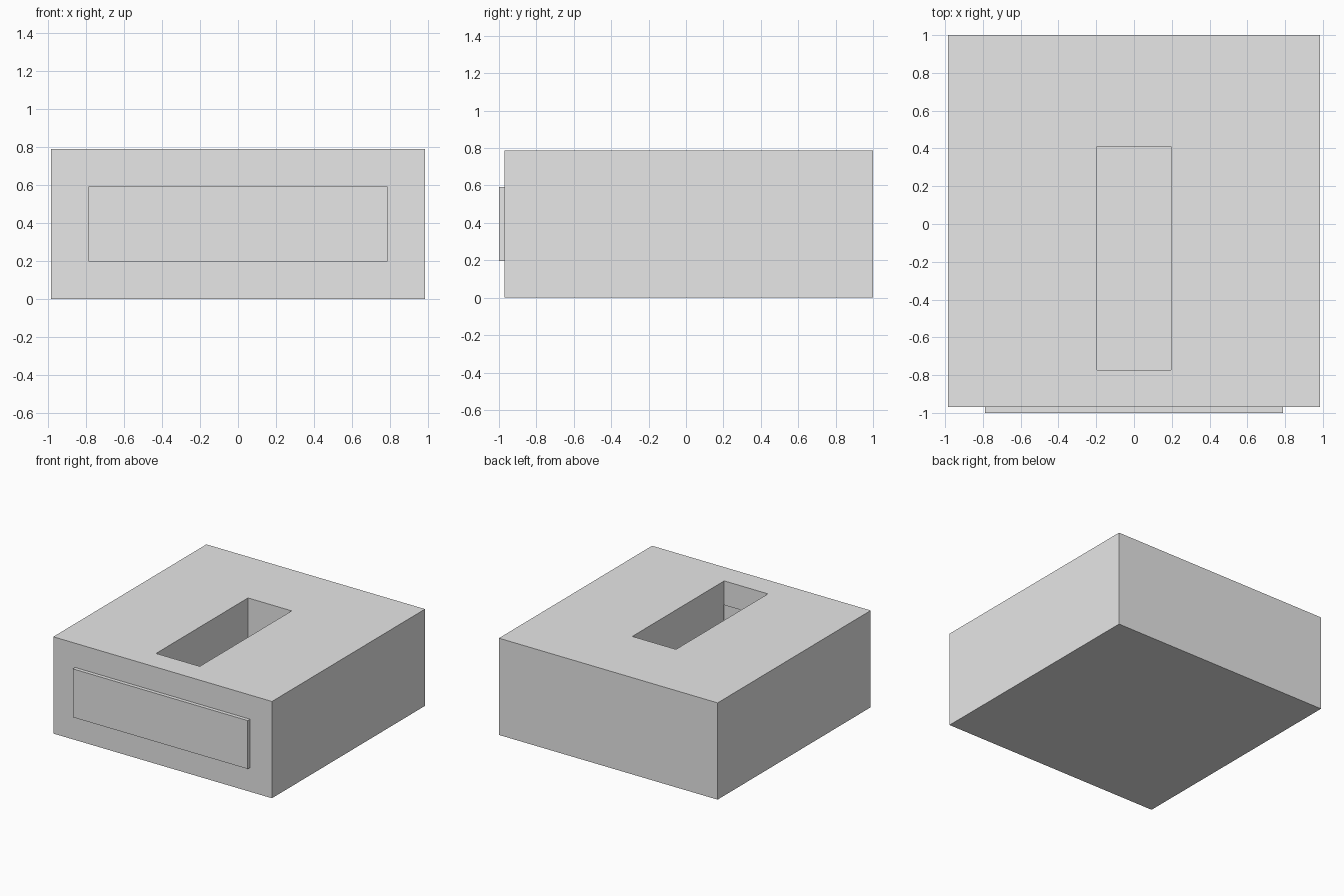
import bpy

default_cube = bpy.data.objects.get("Cube")
if default_cube:
    bpy.data.objects.remove(default_cube, do_unlink=True)

# Plain grey finish
GREY = (0.8, 0.8, 0.8, 1.0)
grey = bpy.data.materials.new("light_grey")
grey.use_nodes = True
grey.diffuse_color = GREY
grey.node_tree.nodes["Principled BSDF"].inputs["Base Color"].default_value = GREY


def box(name, x, y, z):
    """Box from (min, max) ranges along each axis."""
    ranges = (x, y, z)
    bpy.ops.mesh.primitive_cube_add(size=1, location=[(a + b) / 2 for a, b in ranges])
    obj = bpy.context.object
    obj.name = name
    obj.scale = [b - a for a, b in ranges]
    bpy.ops.object.transform_apply(location=False, rotation=False, scale=True)
    obj.data.materials.append(grey)
    return obj


def cut(target, cutter):
    """Subtract a hidden cutter from the target."""
    mod = target.modifiers.new(cutter.name, "BOOLEAN")
    mod.operation = "DIFFERENCE"
    mod.solver = "EXACT"
    mod.object = cutter
    bpy.context.view_layer.objects.active = target
    bpy.ops.object.modifier_apply(modifier=mod.name)
    bpy.data.objects.remove(cutter, do_unlink=True)


# Main block with a slot in the top and a drawer recess in the front
body = box("body", (-0.985, 0.985), (-0.97, 1.0), (0, 0.788))
cut(body, box("slot_cutter", (-0.197, 0.197), (-0.773, 0.41), (0.197, 1.0)))
cut(body, box("recess_cutter", (-0.788, 0.788), (-1.2, -0.772), (0.197, 0.591)))

# Drawer sits in the recess, slightly proud of the front
box("drawer", (-0.788, 0.788), (-1.0, -0.8), (0.197, 0.591))
